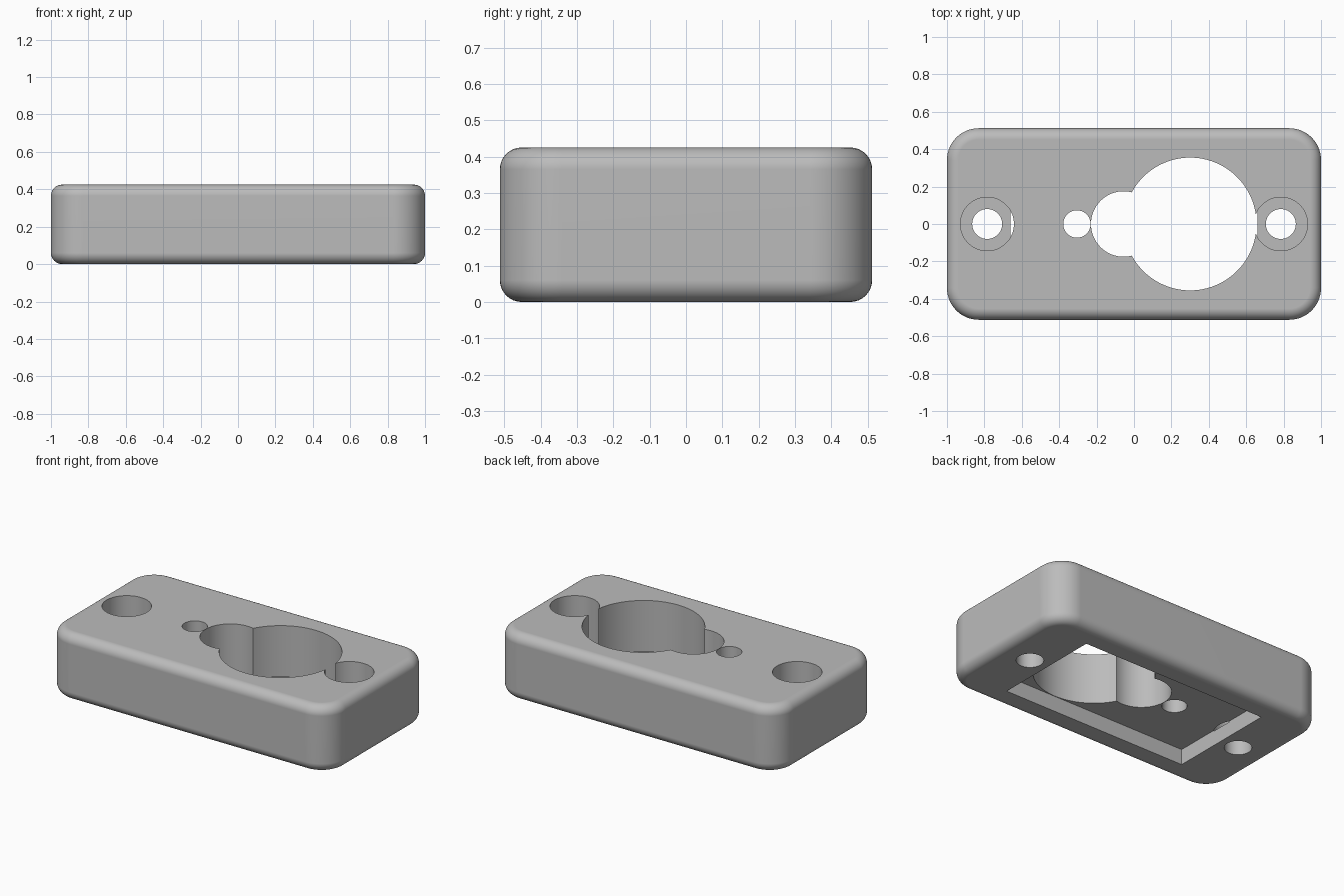
import bpy
import bmesh

LENGTH, DEPTH, HEIGHT = 2.0, 1.024, 0.425

if "Cube" in bpy.data.objects:
    bpy.data.objects.remove(bpy.data.objects["Cube"], do_unlink=True)

# Single grey finish
grey = bpy.data.materials.new("matte grey")
grey.use_nodes = True
colour = (0.5, 0.5, 0.5, 1.0)
grey.diffuse_color = colour
grey.node_tree.nodes["Principled BSDF"].inputs["Base Color"].default_value = colour


def finish(bm, name):
    mesh = bpy.data.meshes.new(name)
    bm.to_mesh(mesh)
    bm.free()
    mesh.materials.append(grey)
    obj = bpy.data.objects.new(name, mesh)
    bpy.context.collection.objects.link(obj)
    return obj


def box(bm, x, y, z0, z1):
    made = bmesh.ops.create_cube(bm, size=1)["verts"]
    bmesh.ops.scale(bm, vec=(x, y, z1 - z0), verts=made)
    bmesh.ops.translate(bm, vec=(0, 0, (z0 + z1) / 2), verts=made)


def is_vertical(edge):
    a, b = edge.verts
    return abs(a.co.z - b.co.z) > HEIGHT / 2


def cut(target, cutter):
    mod = target.modifiers.new("cut", "BOOLEAN")
    mod.operation = "DIFFERENCE"
    mod.solver = "EXACT"
    mod.object = cutter
    bpy.context.view_layer.objects.active = target
    bpy.ops.object.modifier_apply(modifier=mod.name)
    bpy.data.objects.remove(cutter, do_unlink=True)


def drill(target, x, radius, bottom=-0.1, sides=96):
    bm = bmesh.new()
    top = HEIGHT + 0.1
    made = bmesh.ops.create_cone(bm, cap_ends=True, segments=sides,
                                 radius1=radius, radius2=radius, depth=top - bottom)
    bmesh.ops.translate(bm, vec=(x, 0, (top + bottom) / 2), verts=made["verts"])
    cut(target, finish(bm, "drill_cutter"))


# Block with wide vertical corners and softly rounded rims
bm = bmesh.new()
box(bm, LENGTH, DEPTH, 0, HEIGHT)
bmesh.ops.bevel(bm, geom=[e for e in bm.edges if is_vertical(e)], offset=0.17,
                offset_type="OFFSET", segments=14, profile=0.5, affect="EDGES")
bmesh.ops.bevel(bm, geom=[e for e in bm.edges if not is_vertical(e)], offset=0.06,
                offset_type="OFFSET", segments=8, profile=0.5, affect="EDGES")
body = finish(bm, "housing_block")

# Shallow rectangular recess underneath
bm = bmesh.new()
box(bm, 1.32, 0.716, -0.1, 0.1)
cut(body, finish(bm, "recess_cutter"))

# Openings through the middle: large, medium and small
for x, radius in ((0.3, 0.355), (-0.055, 0.175), (-0.305, 0.073)):
    drill(body, x, radius)

# Counterbored screw holes at both ends
for x in (-0.785, 0.785):
    drill(body, x, 0.143, bottom=0.095)
    drill(body, x, 0.08, sides=64)

# Smooth curves, crisp hole edges
bpy.ops.object.select_all(action="DESELECT")
body.select_set(True)
bpy.context.view_layer.objects.active = body
bpy.ops.object.shade_smooth_by_angle(angle=0.6)
normals = body.modifiers.new("even_shading", "WEIGHTED_NORMAL")
normals.keep_sharp = True
